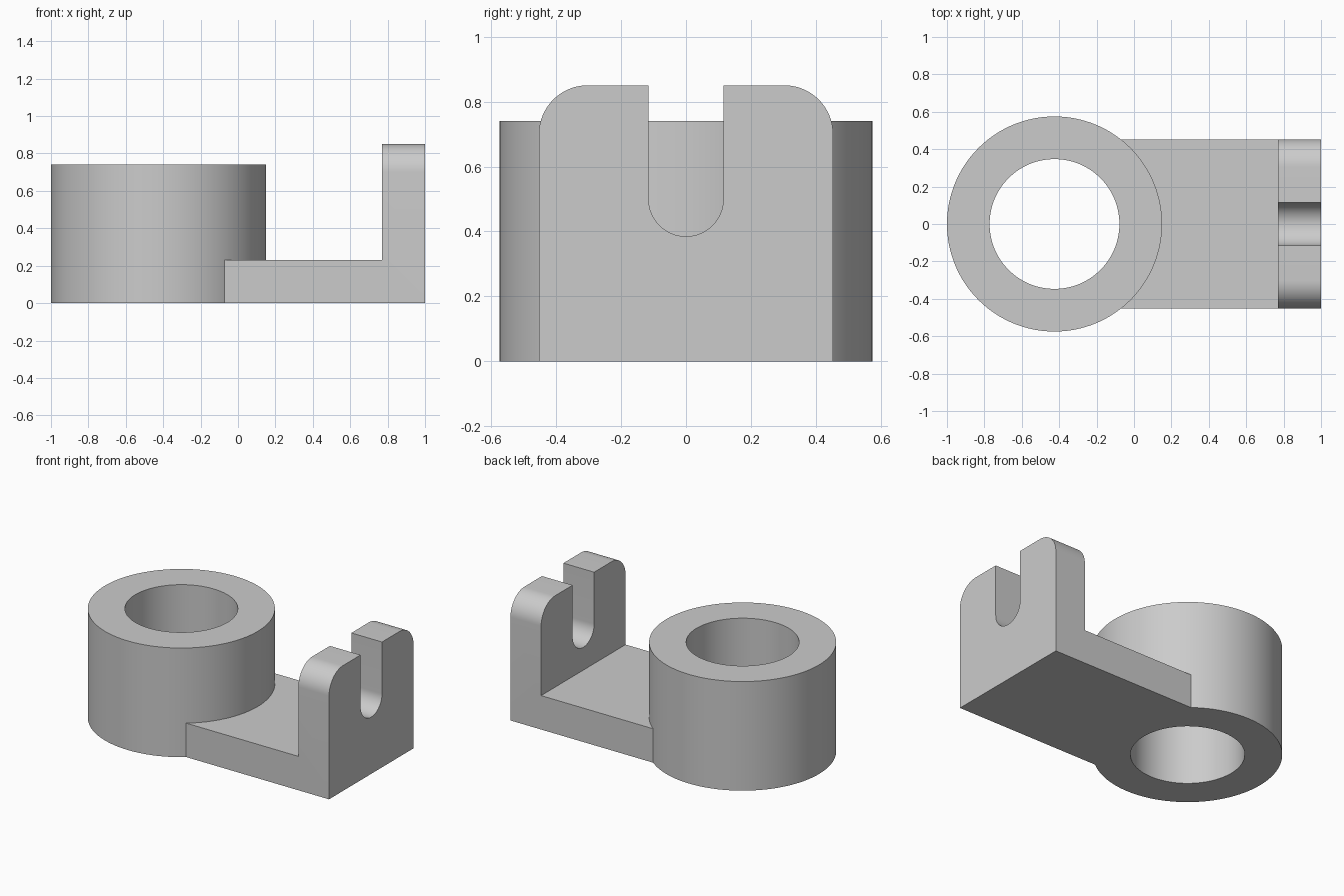
import bpy, bmesh, math
from mathutils import Vector

if "Cube" in bpy.data.objects:
    bpy.data.objects.remove(bpy.data.objects["Cube"])

RING_X, RING_R, BORE_R, RING_H = -0.425, 0.575, 0.347, 0.74
HALF_W, PLATE_T, WALL_X, WALL_H, CORNER = 0.453, 0.23, 0.77, 0.85, 0.15
SLOT_R, SLOT_Z = 0.115, 0.5


def extrude(name, points, direction, bevel=None):
    """Prism from a closed 3D outline; bevel picks the edges to round."""
    bm = bmesh.new()
    face = bm.faces.new([bm.verts.new(p) for p in points])
    new = bmesh.ops.extrude_face_region(bm, geom=[face], use_keep_orig=True)["geom"]
    bmesh.ops.translate(bm, vec=Vector(direction),
                        verts=[v for v in new if isinstance(v, bmesh.types.BMVert)])
    bmesh.ops.recalc_face_normals(bm, faces=bm.faces)
    if bevel:
        bmesh.ops.bevel(bm, geom=[e for e in bm.edges if bevel(e)], offset=CORNER,
                        offset_type='OFFSET', segments=16, profile=0.5,
                        affect='EDGES', clamp_overlap=False)
    mesh = bpy.data.meshes.new(name)
    bm.to_mesh(mesh)
    bm.free()
    obj = bpy.data.objects.new(name, mesh)
    bpy.context.collection.objects.link(obj)
    return obj


def circle(radius, z, n=128):
    return [(RING_X + radius * math.cos(2 * math.pi * i / n),
             radius * math.sin(2 * math.pi * i / n), z) for i in range(n)]


def combine(target, tool, operation):
    mod = target.modifiers.new(operation.lower(), 'BOOLEAN')
    mod.operation, mod.solver, mod.object = operation, 'EXACT', tool
    bpy.context.view_layer.objects.active = target
    bpy.ops.object.modifier_apply(modifier=mod.name)
    bpy.data.objects.remove(tool)


# L-shaped plate and upright, with the two top corners rounded
side = [(-0.3, 0), (1, 0), (1, WALL_H), (WALL_X, WALL_H), (WALL_X, PLATE_T), (-0.3, PLATE_T)]
bracket = extrude("slotted_bracket", [(x, -HALF_W, z) for x, z in side], (0, 2 * HALF_W, 0),
                  lambda e: all(v.co.z > WALL_H - 0.001 for v in e.verts)
                  and abs(e.verts[0].co.y - e.verts[1].co.y) < 0.001)

# Round-bottomed slot, open at the top
arc = [math.pi + math.pi * i / 32 for i in range(33)]
slot = [(SLOT_R * math.cos(a), SLOT_Z + SLOT_R * math.sin(a)) for a in arc]
slot += [(SLOT_R, 1), (-SLOT_R, 1)]
combine(bracket, extrude("slot_cutter", [(0.6, y, z) for y, z in slot], (0.6, 0, 0)), 'DIFFERENCE')

# Cylindrical boss joined to the plate, then bored through
combine(bracket, extrude("boss", circle(RING_R, 0), (0, 0, RING_H)), 'UNION')
combine(bracket, extrude("bore_cutter", circle(BORE_R, -0.2), (0, 0, 1.2)), 'DIFFERENCE')

# Smooth curved walls, keep edges sharp
bpy.ops.object.select_all(action='DESELECT')
bracket.select_set(True)
bpy.context.view_layer.objects.active = bracket
bpy.ops.object.shade_smooth_by_angle(angle=math.radians(30))
